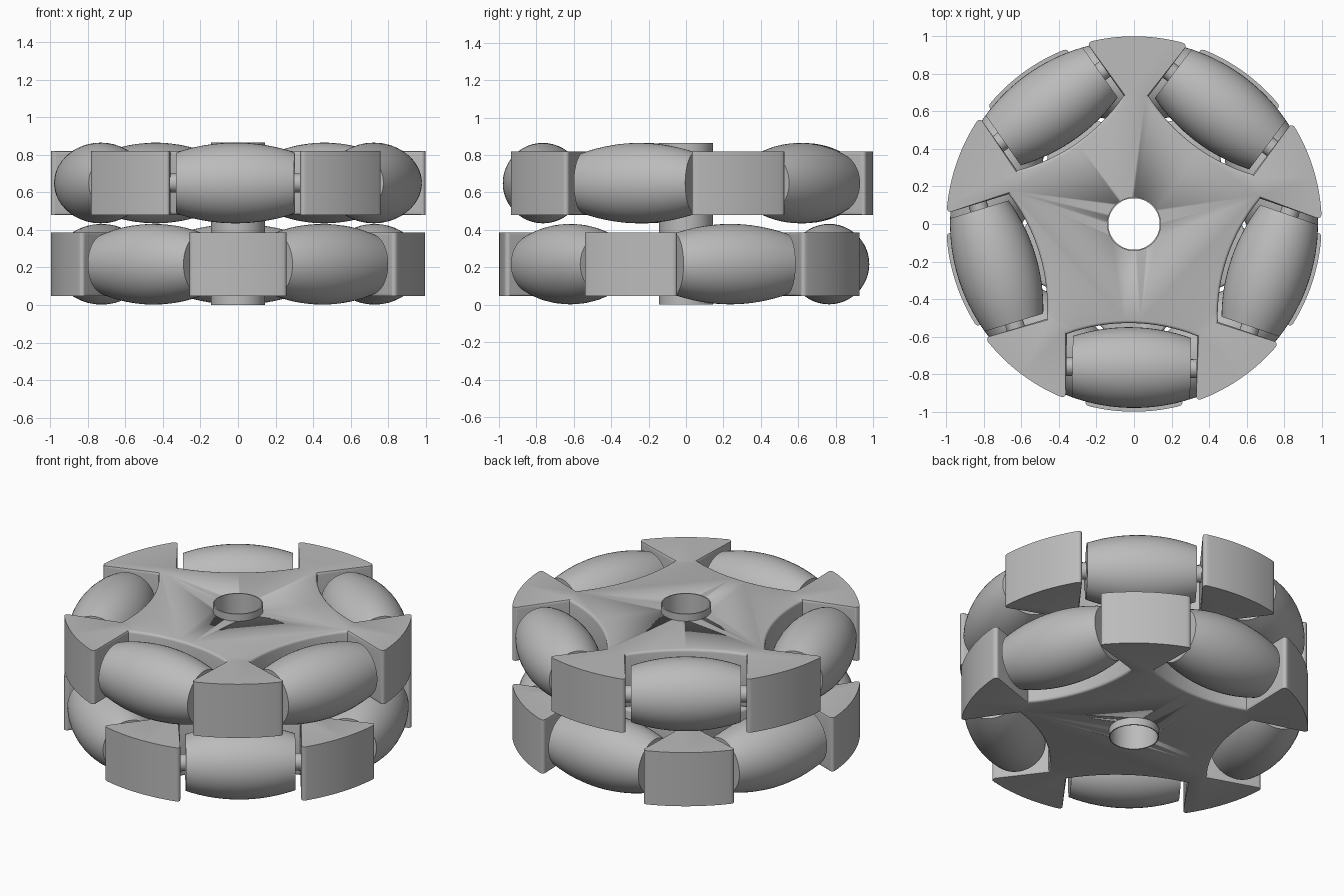
import bpy, bmesh
from math import sin, cos, pi, radians, sqrt, atan2
from mathutils import Matrix

if "Cube" in bpy.data.objects:
    bpy.data.objects.remove(bpy.data.objects["Cube"])

COUNT = 5                 # rollers per layer
STEP = 2 * pi / COUNT
AXIS_R = 0.765            # distance of roller axles from the wheel centre
BARREL_R = 0.98           # rollers follow this wheel radius
PLATE_H = 0.34
SLOT_T = 0.347            # slot half width
ROLLER_T = 0.315          # roller half length

grey = bpy.data.materials.new("plain grey")
grey.use_nodes = True
colour = (0.5, 0.5, 0.5, 1)
grey.diffuse_color = colour
grey.node_tree.nodes["Principled BSDF"].inputs["Base Color"].default_value = colour


def make_object(name, bm, matrix=Matrix()):
    bmesh.ops.recalc_face_normals(bm, faces=bm.faces)
    mesh = bpy.data.meshes.new(name)
    bm.to_mesh(mesh)
    bm.free()
    mesh.materials.append(grey)
    ob = bpy.data.objects.new(name, mesh)
    bpy.context.collection.objects.link(ob)
    ob.matrix_world = matrix
    bpy.ops.object.select_all(action='DESELECT')
    ob.select_set(True)
    bpy.context.view_layer.objects.active = ob
    bpy.ops.object.shade_smooth_by_angle(angle=radians(32))
    return ob


def lathe(profile, closed=False, sides=48):
    """Turn (radius, height) points about z; open profiles get end caps."""
    bm = bmesh.new()
    rings = [[bm.verts.new((r * cos(2 * pi * i / sides), r * sin(2 * pi * i / sides), h))
              for i in range(sides)] for r, h in profile]
    pairs = list(zip(rings, rings[1:]))
    if closed:
        pairs.append((rings[-1], rings[0]))
    else:
        bm.faces.new(rings[0])
        bm.faces.new(rings[-1])
    for a, b in pairs:
        for i in range(sides):
            j = (i + 1) % sides
            bm.faces.new((a[i], a[j], b[j], b[i]))
    return bm


def barrel(t):
    """Roller radius at distance t along its axle."""
    return sqrt(BARREL_R ** 2 - t * t) - AXIS_R


def plate_mesh():
    """Disc with roller slots cut in from the rim; first slot faces +x."""
    corner = atan2(SLOT_T, sqrt(1 - SLOT_T ** 2))
    outline = []
    for k in range(COUNT):
        pts = [(cos(corner), -SLOT_T)]
        for i in range(17):
            t = SLOT_T * (i / 8 - 1)
            pts.append((AXIS_R - barrel(t) - 0.022, t))
        for i in range(12):
            a = corner + (STEP - 2 * corner) * i / 12
            pts.append((cos(a), sin(a)))
        c, s = cos(k * STEP), sin(k * STEP)
        outline += [(x * c - y * s, x * s + y * c) for x, y in pts]
    bm = bmesh.new()
    base = bm.faces.new([bm.verts.new((x, y, -PLATE_H / 2)) for x, y in outline])
    top = bmesh.ops.extrude_face_region(bm, geom=[base])
    bmesh.ops.translate(bm, vec=(0, 0, PLATE_H),
                        verts=[v for v in top["geom"] if isinstance(v, bmesh.types.BMVert)])
    bmesh.ops.recalc_face_normals(bm, faces=bm.faces)
    # round the upright corners at the rim
    upright = [e for e in bm.edges
               if abs(e.verts[0].co.z - e.verts[1].co.z) > 0.1
               and e.verts[0].co.xy.length > 0.99 and e.calc_face_angle(0) > 0.6]
    bmesh.ops.bevel(bm, geom=upright, offset=0.03, segments=5, profile=0.5, affect='EDGES')
    # soften the slot edges
    soft = [e for e in bm.edges
            if abs(e.verts[0].co.z - e.verts[1].co.z) < 0.01
            and ((e.verts[0].co + e.verts[1].co) / 2).xy.length < 0.93]
    bmesh.ops.bevel(bm, geom=soft, offset=0.015, segments=3, profile=0.5, affect='EDGES')
    return bm


# Hub tube through both plates
hub = make_object("hub", lathe([(0.137, 0), (0.144, 0), (0.144, 0.865), (0.137, 0.865)], True, 64))

# Hidden cutter for the plate bores
cutter = make_object("bore_cutter", lathe([(0.14, -0.2), (0.14, 1.1)], sides=64))
cutter.hide_render = True
cutter.hide_set(True)

# Two layers of plate, rollers and axles, staggered by half a step
for layer, z, turn in (("lower", 0.217, radians(-54)), ("upper", 0.65, radians(-91))):
    plate = make_object(layer + "_plate", plate_mesh(),
                        Matrix.Translation((0, 0, z)) @ Matrix.Rotation(turn, 4, 'Z'))
    bore = plate.modifiers.new("bore", 'BOOLEAN')
    bore.object = cutter
    bore.operation = 'DIFFERENCE'
    bore.solver = 'EXACT'
    for k in range(COUNT):
        place = (Matrix.Rotation(turn + k * STEP, 4, 'Z')
                 @ Matrix.Translation((AXIS_R, 0, z)) @ Matrix.Rotation(pi / 2, 4, 'X'))
        ts = [ROLLER_T * (i / 8 - 1) for i in range(17)]
        make_object(f"{layer}_roller_{k + 1}", lathe([(barrel(t), t) for t in ts]), place)
        make_object(f"{layer}_axle_{k + 1}", lathe([(0.05, -0.36), (0.05, 0.36)], sides=24), place)
